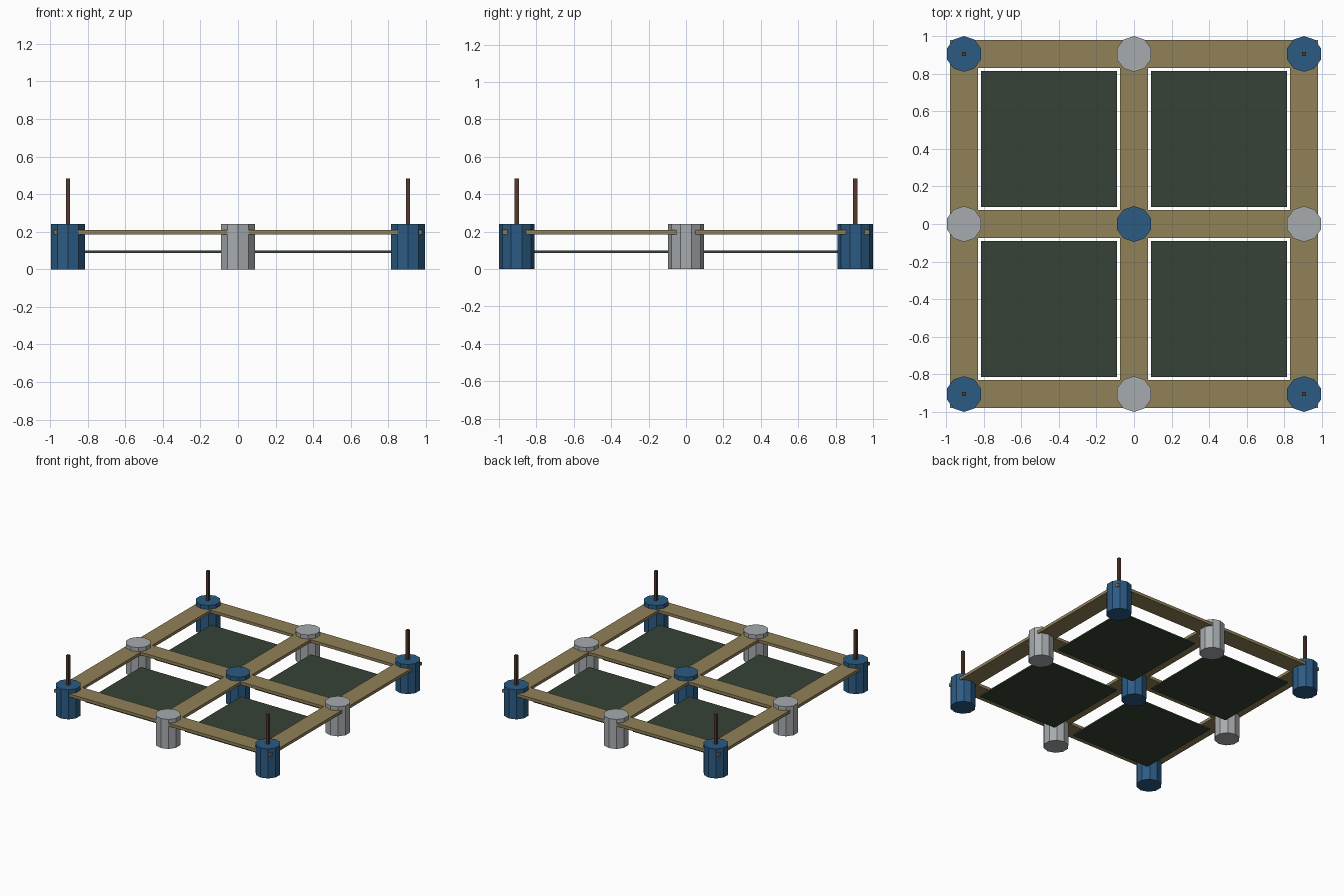
import bpy

cube = bpy.data.objects.get("Cube")
if cube:
    bpy.data.objects.remove(cube, do_unlink=True)


def material(name, r, g, b):
    mat = bpy.data.materials.new(name)
    mat.use_nodes = True
    mat.diffuse_color = (r, g, b, 1)
    mat.node_tree.nodes["Principled BSDF"].inputs["Base Color"].default_value = (r, g, b, 1)
    return mat


BLUE = material("blue plastic", 0.025, 0.105, 0.23)
GREY = material("light grey plastic", 0.39, 0.41, 0.43)
WOOD = material("tan wood", 0.28, 0.22, 0.098)
NET = material("dark green net", 0.037, 0.055, 0.037)
POST = material("dark brown wood", 0.09, 0.042, 0.027)


def finish(name, mat):
    obj = bpy.context.object
    obj.name = name
    obj.data.materials.append(mat)
    return obj


def box(name, centre, size, mat):
    bpy.ops.mesh.primitive_cube_add(size=1, location=centre)
    obj = finish(name, mat)
    obj.scale = size
    return obj


def barrel(name, x, y, mat):
    bpy.ops.mesh.primitive_cylinder_add(
        vertices=10, radius=0.095, depth=BARREL_H, location=(x, y, BARREL_H / 2))
    return finish(name, mat)


SPACING = 0.905      # distance between float barrels
PLANK_W = 0.15
PLANK_Z = 0.198
PLANK_T = 0.024
BARREL_H = 0.242
POST_TOP = 0.484
STEPS = (-1, 0, 1)

# Float barrels: blue at the corners and middle, grey between; posts at corners
for i in STEPS:
    for j in STEPS:
        x, y = i * SPACING, j * SPACING
        blue = (i + j) % 2 == 0
        barrel("blue_float" if blue else "grey_float", x, y, BLUE if blue else GREY)
        if i and j:
            bottom = BARREL_H / 2
            box("corner_post", (x, y, (bottom + POST_TOP) / 2),
                (0.022, 0.022, POST_TOP - bottom), POST)

# Walkway: three long planks, joined by shorter cross planks
for j in STEPS:
    box("long_plank", (0, j * SPACING, PLANK_Z),
        (2 * SPACING + PLANK_W, PLANK_W, PLANK_T), WOOD)
for i in STEPS:
    for side in (-1, 1):
        box("cross_plank", (i * SPACING, side * SPACING / 2, PLANK_Z),
            (PLANK_W, SPACING - PLANK_W, PLANK_T), WOOD)

# Net panels hanging below each opening
for i in (-1, 1):
    for j in (-1, 1):
        box("net_panel", (i * SPACING / 2, j * SPACING / 2, 0.093),
            (0.724, 0.724, 0.012), NET)
